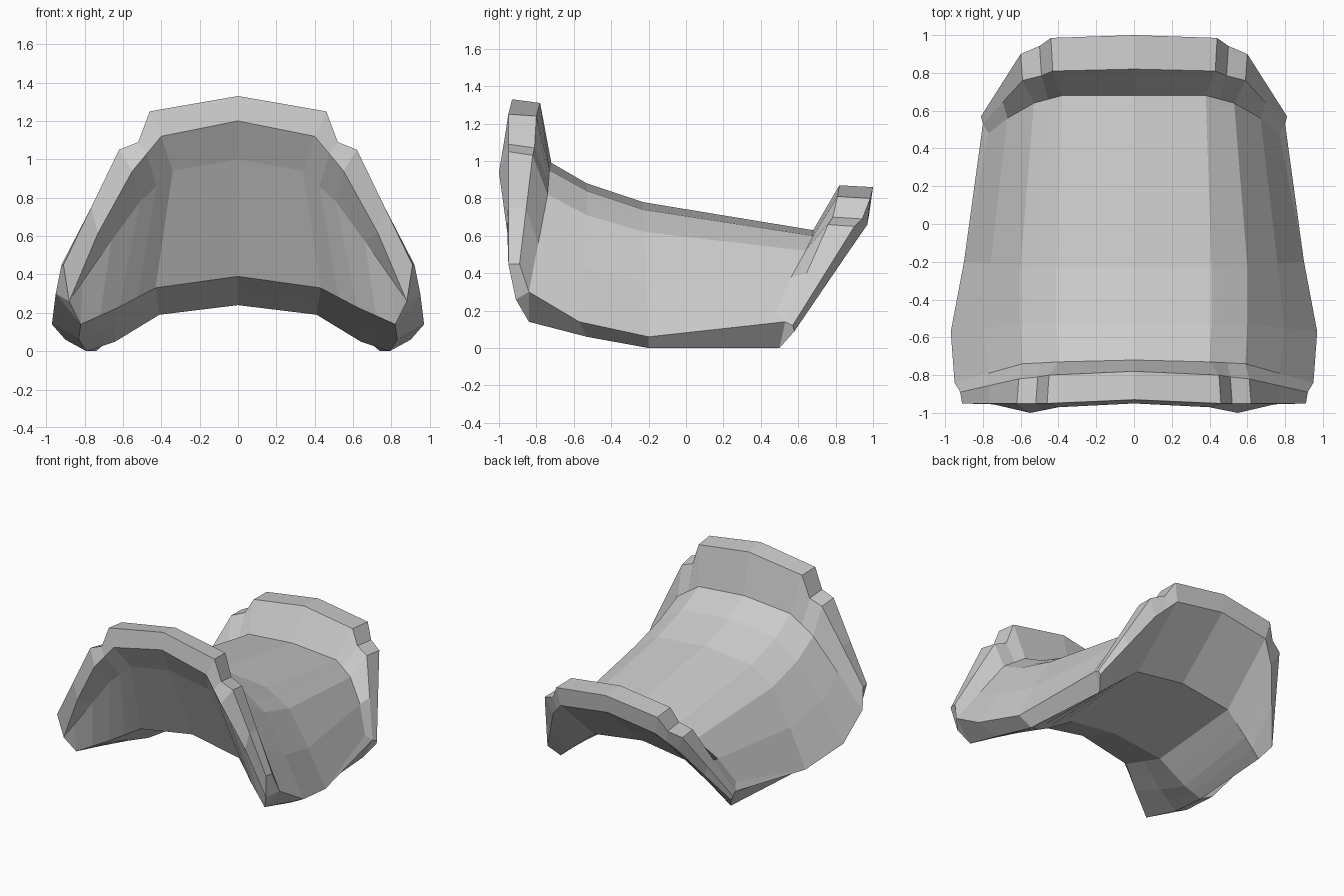
import bpy
import bmesh
from mathutils import Vector

if "Cube" in bpy.data.objects:
    bpy.data.objects.remove(bpy.data.objects["Cube"], do_unlink=True)


def make_material(name, colour):
    material = bpy.data.materials.new(name)
    material.use_nodes = True
    material.diffuse_color = colour
    material.node_tree.nodes["Principled BSDF"].inputs["Base Color"].default_value = colour
    return material


def profile(y, crown, shoulder, flank, hem, notch=False, bulge=0, bow=0):
    """Half cross-section running from the centre line out to the hem."""
    centre = Vector((0, y, crown))
    top = Vector((shoulder[0], y - bow, shoulder[1]))
    side = Vector(flank)
    edge = Vector(hem)
    step = (top + side) / 2
    if notch:
        # stepped corner in the raised rims
        step.x = top.x + 0.06
        step.z = side.z + 0.04
    middle = (side + edge) / 2 + Vector((bulge, 0, bulge))
    return [centre, top, step, side, middle, edge]


# Deep sloping front panel and raised front rim
front_arch = [
    profile(-.57, .39, (.43, .33), (.62, -.72, .23), (.82, -.84, .14), bow=.03),
    profile(-.85, 1, (.34, .94), (.51, -.86, .78), (.81, -.87, .37)),
    profile(-.95, 1.2, (.4, 1.12), (.55, -1, .94), (.88, -.91, .26), bulge=.015, bow=.02),
    profile(-.93, 1.33, (.46, 1.25), (.62, -.95, 1.05), (.91, -.95, .45), notch=True, bow=.02),
    profile(-.78, 1.31, (.45, 1.24), (.61, -.82, 1.03), (.92, -.89, .45), notch=True, bow=.02),
]

# Dipped seat with flaring sides
seat = [
    profile(-.72, .99, (.4, .95), (.59, -.74, .82), (.95, -.84, .3), bow=.01),
    profile(-.53, .88, (.41, .84), (.6, -.53, .71), (.97, -.57, .14), bulge=.01),
    profile(-.23, .78, (.41, .74), (.6, -.22, .62), (.9, -.2, .06), bulge=.01),
    profile(.68, .63, (.38, .6), (.53, .64, .52), (.77, .48, .19), bulge=.02),
]

# Raised rear rim and the top of its back
rear_arch = [
    profile(.82, .87, (.43, .81), (.59, .76, .66), (.8, .53, .14), notch=True, bow=.01),
    profile(1, .86, (.44, .8), (.6, .9, .65), (.81, .57, .12), notch=True, bow=.015),
    profile(.98, .72, (.41, .66), (.54, .88, .53), (.8, .58, .09), bow=.01),
]

# Arched underside, from rear to front
underside = [
    profile(.54, .33, (.42, .27), (.6, .52, .12), (.74, .5, 0)),
    profile(-.2, .24, (.41, .19), (.64, -.2, .05), (.79, -.2, 0)),
    profile(-.4, .32, (.42, .26), (.64, -.47, .14), (.83, -.53, .06)),
]

# Loft the half sections in a closed loop
bm = bmesh.new()
rows = [[bm.verts.new(point) for point in section]
        for section in front_arch + seat + rear_arch + underside]
for row, following in zip(rows, rows[1:] + rows[:1]):
    for i in range(len(row) - 1):
        bm.faces.new((row[i], row[i + 1], following[i + 1], following[i]))

# Close the lower edge between the outer skirt and the underside
hems = [row[-1] for row in rows]
panel, inner, rim, rim_top, rim_back = hems[:5]
seat_front, seat_wide, seat_mid, seat_rear = hems[5:9]
rear_inner, rear_top, rear_back = hems[9:12]
under_rear, under_mid, under_front = hems[12:]
for loop in (
    (panel, inner, rim),
    (panel, rim, seat_front),
    (rim, rim_top, rim_back, seat_front),
    (panel, seat_front, seat_wide, under_front),
    (under_front, seat_wide, seat_mid, under_mid),
    (seat_mid, seat_rear, rear_inner),
    (under_mid, seat_mid, rear_inner, under_rear),
    (under_rear, rear_inner, rear_top, rear_back),
):
    bm.faces.new(loop)

# Mirror the half body and weld the centre line
copy = bmesh.ops.duplicate(bm, geom=bm.verts[:] + bm.edges[:] + bm.faces[:])["geom"]
for element in copy:
    if isinstance(element, bmesh.types.BMVert):
        element.co.x = -element.co.x
bmesh.ops.remove_doubles(bm, verts=bm.verts[:], dist=.0001)
bmesh.ops.recalc_face_normals(bm, faces=bm.faces[:])

mesh = bpy.data.meshes.new("saddle")
bm.to_mesh(mesh)
bm.free()
mesh.materials.append(make_material("plain grey", (.6, .6, .6, 1)))
saddle = bpy.data.objects.new("saddle", mesh)
bpy.context.collection.objects.link(saddle)
